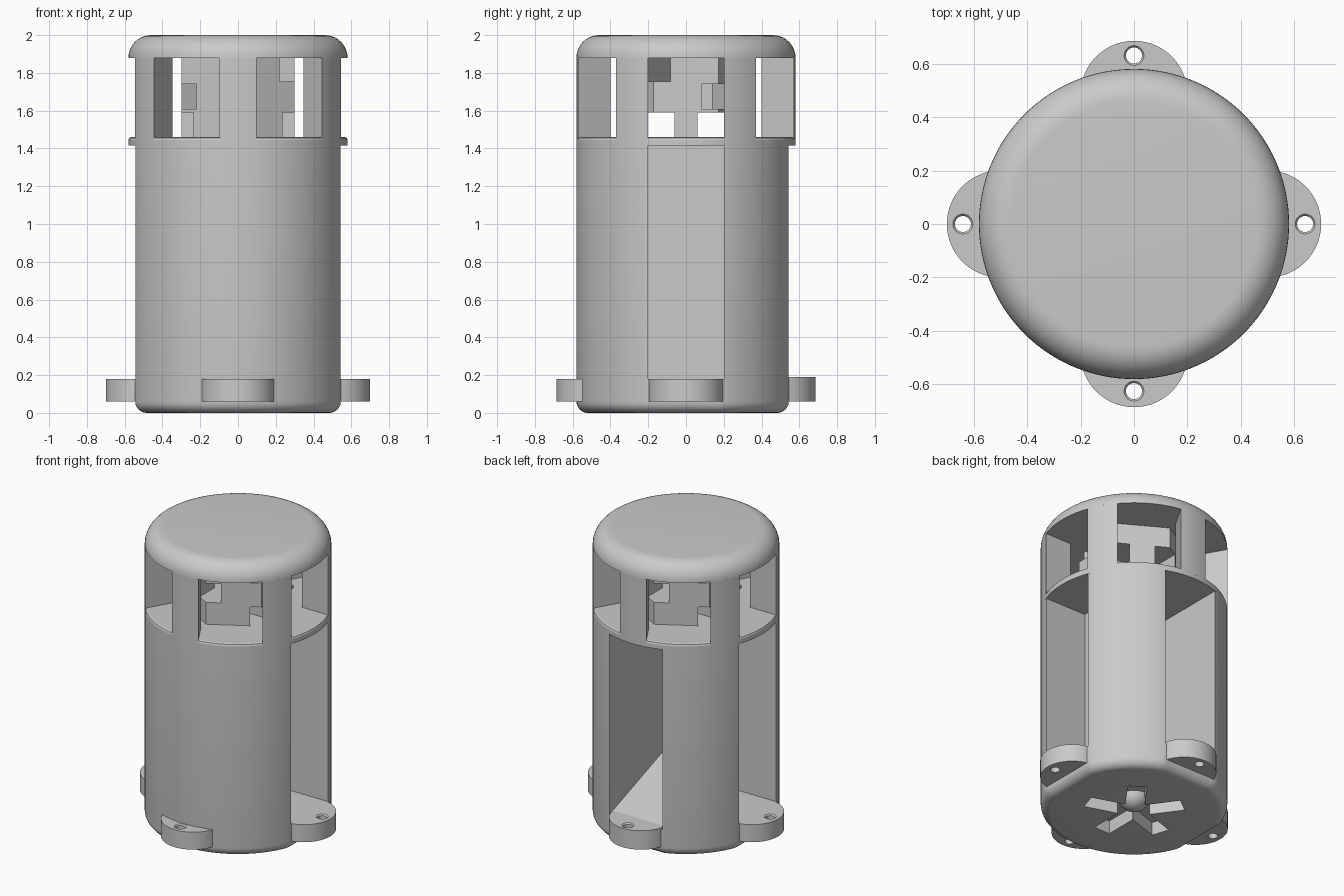
import bpy, math
from math import cos, sin, pi, radians

cube = bpy.data.objects.get("Cube")
if cube:
    bpy.data.objects.remove(cube, do_unlink=True)

grey = bpy.data.materials.new("plain_grey")
grey.use_nodes = True
tone = (0.59, 0.59, 0.59, 1)
grey.diffuse_color = tone
grey.node_tree.nodes["Principled BSDF"].inputs["Base Color"].default_value = tone

R, FLAT, HALF = 0.58, 0.544, 0.2
LEDGE, SILL, LINTEL = 1.415, 1.46, 1.88
SEG = 128


def loft(name, rings):
    """Closed solid from stacked rings of equal point count."""
    n = len(rings[0])
    verts = [p for ring in rings for p in ring]
    faces = [tuple(range(n))[::-1], tuple(range(len(verts) - n, len(verts)))]
    for k in range(len(rings) - 1):
        a, b = k * n, (k + 1) * n
        faces += [(a + i, a + (i + 1) % n, b + (i + 1) % n, b + i) for i in range(n)]
    mesh = bpy.data.meshes.new(name)
    mesh.from_pydata(verts, [], faces)
    mesh.materials.append(grey)
    ob = bpy.data.objects.new(name, mesh)
    bpy.context.collection.objects.link(ob)
    return ob


def prism(name, outline, z0, z1):
    return loft(name, [[(x, y, z) for x, y in outline] for z in (z0, z1)])


def circle(r, cx=0, cy=0, n=SEG):
    return [(cx + r * cos(2 * pi * i / n), cy + r * sin(2 * pi * i / n)) for i in range(n)]


def lathe(name, profile, n=SEG):
    return loft(name, [[(x, y, z) for x, y in circle(r, n=n)] for r, z in profile])


def turned(points, angle):
    c, s = cos(angle), sin(angle)
    return [(x * c - y * s, x * s + y * c) for x, y in points]


def box(x0, x1, y0, y1):
    return [(x0, y0), (x1, y0), (x1, y1), (x0, y1)]


def smooth(ob):
    bpy.ops.object.select_all(action='DESELECT')
    ob.select_set(True)
    bpy.context.view_layer.objects.active = ob
    bpy.ops.object.shade_smooth_by_angle(angle=radians(17))


def cut(ob, cutter):
    cutter.hide_render = True
    mod = ob.modifiers.new("cut", 'BOOLEAN')
    mod.object, mod.operation, mod.solver = cutter, 'DIFFERENCE', 'EXACT'
    bpy.ops.object.select_all(action='DESELECT')
    bpy.context.view_layer.objects.active = ob
    ob.select_set(True)
    bpy.ops.object.modifier_apply(modifier=mod.name)
    bpy.data.objects.remove(cutter, do_unlink=True)


# Body: round barrel with flats on both sides and the back, rounded foot
def barrel_ring(inset, z):
    return [(max(-FLAT + inset, min(FLAT - inset, x)), min(FLAT - inset, y), z)
            for x, y in circle(R - inset)]


foot = 0.06
rings = [barrel_ring(foot * (1 - sin(a)), foot * (1 - cos(a)))
         for a in (i * pi / 12 for i in range(7))]
body = loft("body", rings + [barrel_ring(0, LEDGE)])

# Compartment behind the back opening, with a sloping floor
side = [(0.7, 0.12), (-0.48, 0.55), (-0.48, 1.5), (0.7, 1.5)]
cut(body, loft("compartment_cutter", [[(x, y, z) for y, z in side] for x in (HALF, -HALF)]))

# Flat-floored niches on the left and right
for angle in (0, pi):
    cut(body, prism("niche_cutter", turned(box(0.23, 0.7, -HALF, HALF), angle), 0.18, 1.5))

# Star-shaped recess in the underside, with a round well and a domed hub
for k in range(5):
    slot = turned(box(0, 0.31, -0.06, 0.06), radians(54 + 72 * k))
    cut(body, prism("slot_cutter", slot, -0.1, 0.09))
cut(body, prism("well_cutter", circle(0.105, n=48), -0.1, 0.1))
smooth(body)
smooth(lathe("underside_hub", [(0.1 * sin(a), 0.105 - 0.095 * cos(a)) for a in
                               (0.1 + i * 0.21 for i in range(8))], 48))

# Floor of the window chamber, with an eased rim
smooth(lathe("window_ledge", [(R, LEDGE), (R, SILL - 0.015), (R - 0.004, SILL - 0.004),
                              (R - 0.015, SILL)]))

# Six wedge pillars between the windows
spread = pi / 6 - math.asin(HALF / R)
for k in range(6):
    wedge = [(HALF * 2, 0)] + [(R * cos(a), R * sin(a)) for a in
                               (spread * (i / 4 - 1) for i in range(9))]
    smooth(prism(f"pillar_{k + 1}", turned(wedge, pi / 6 + k * pi / 3), SILL - 0.015, LINTEL))

# Hexagonal core in the chamber, crossed by channels at three levels
core = prism("hexagonal_core", turned(circle(0.3 / cos(pi / 6), n=6), pi / 6), SILL, LINTEL)
for y in (-0.135, 0.135):
    cut(core, prism("low_channel", box(-1, 1, y - 0.075, y + 0.075), 1.4, 1.59))
for angle, z0, z1 in ((30, 1.61, 1.74), (90, 1.61, 1.74), (150, 1.755, 1.95)):
    cut(core, prism("channel", turned(box(-1, 1, -0.08, 0.08), radians(angle)), z0, z1))

# Cap with a rounded shoulder
smooth(lathe("cap", [(R - 0.12 * (1 - cos(a)), LINTEL + 0.12 * sin(a))
                     for a in (i * pi / 20 for i in range(11))]))

# Mounting tabs with eased screw holes
for name, angle, centre, hole, top in (("left", 0, 0.5, 0.64, 0.18), ("right", 180, 0.5, 0.64, 0.18),
                                       ("back", 90, 0.485, 0.63, 0.19), ("front", 270, 0.485, 0.625, 0.18)):
    t = radians(angle)
    arc = [(centre + 0.2 * cos(a), 0.2 * sin(a)) for a in
           (pi * (i / 40 - 0.5) for i in range(41))]
    tab = prism(name + "_mounting_tab", turned(arc, t), 0.06, top)
    screw = [(0.03, 0), (0.03, top - 0.008), (0.038, top + 0.001), (0.038, top + 0.1)]
    cut(tab, loft("screw_cutter", [[(x, y, z) for x, y in
                                    turned(circle(r, hole, 0, 32), t)] for r, z in screw]))
    smooth(tab)
